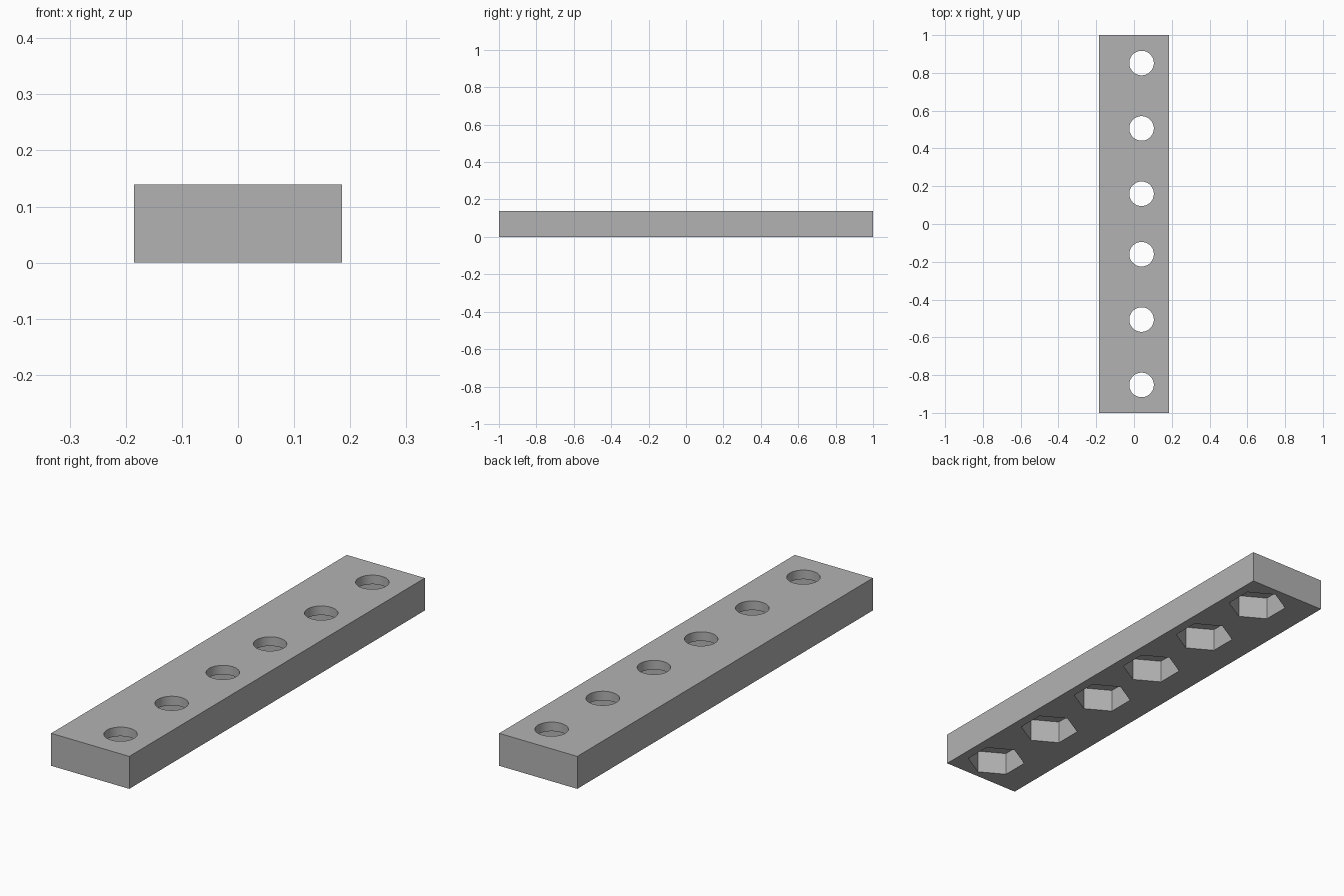
import bpy, bmesh, math
from mathutils import Matrix

cube = bpy.data.objects.get("Cube")
if cube:
    bpy.data.objects.remove(cube, do_unlink=True)

WIDTH, LENGTH, HEIGHT = 0.37, 2.0, 0.139
HOLE_X = 0.04
HOLE_YS = [side * y for y in (0.16, 0.506, 0.852) for side in (-1, 1)]
POCKET_DEPTH = 0.1

grey = bpy.data.materials.new("plain grey")
grey.use_nodes = True
colour = (0.45, 0.45, 0.45, 1)
grey.diffuse_color = colour
grey.node_tree.nodes["Principled BSDF"].inputs["Base Color"].default_value = colour


def add_object(name, bm):
    mesh = bpy.data.meshes.new(name)
    bm.to_mesh(mesh)
    bm.free()
    mesh.materials.append(grey)
    obj = bpy.data.objects.new(name, mesh)
    bpy.context.collection.objects.link(obj)
    return obj


def row_of_prisms(name, sides, radius, bottom, top, turn=0):
    """One prism at every hole position, used as a cutter."""
    bm = bmesh.new()
    for y in HOLE_YS:
        place = Matrix.Translation((HOLE_X, y, (bottom + top) / 2))
        bmesh.ops.create_cone(bm, cap_ends=True, segments=sides,
                              radius1=radius, radius2=radius, depth=top - bottom,
                              matrix=place @ Matrix.Rotation(turn, 4, "Z"))
    obj = add_object(name, bm)
    obj.hide_render = True
    return obj


# Rectangular bar
bm = bmesh.new()
bmesh.ops.create_cube(bm, size=1, matrix=Matrix.Translation((0, 0, HEIGHT / 2))
                      @ Matrix.Diagonal((WIDTH, LENGTH, HEIGHT, 1)))
bar = add_object("drilled_bar", bm)

# Hexagonal nut pockets underneath (corners along y), then round holes on top
hexagon_turn = 0  # create_cone puts its first corner on the y axis
cutters = [
    row_of_prisms("nut_pocket_cutter", 6, 0.119, -0.05, POCKET_DEPTH, hexagon_turn),
    row_of_prisms("round_hole_cutter", 48, 0.065, POCKET_DEPTH / 2, HEIGHT + 0.05),
]

bpy.ops.object.select_all(action="DESELECT")
bar.select_set(True)
bpy.context.view_layer.objects.active = bar
for cutter in cutters:
    cut = bar.modifiers.new(cutter.name, "BOOLEAN")
    cut.operation = "DIFFERENCE"
    cut.solver = "EXACT"
    cut.object = cutter
    bpy.ops.object.modifier_apply(modifier=cut.name)
    bpy.data.objects.remove(cutter, do_unlink=True)

bpy.ops.object.shade_smooth_by_angle(angle=math.radians(30))
